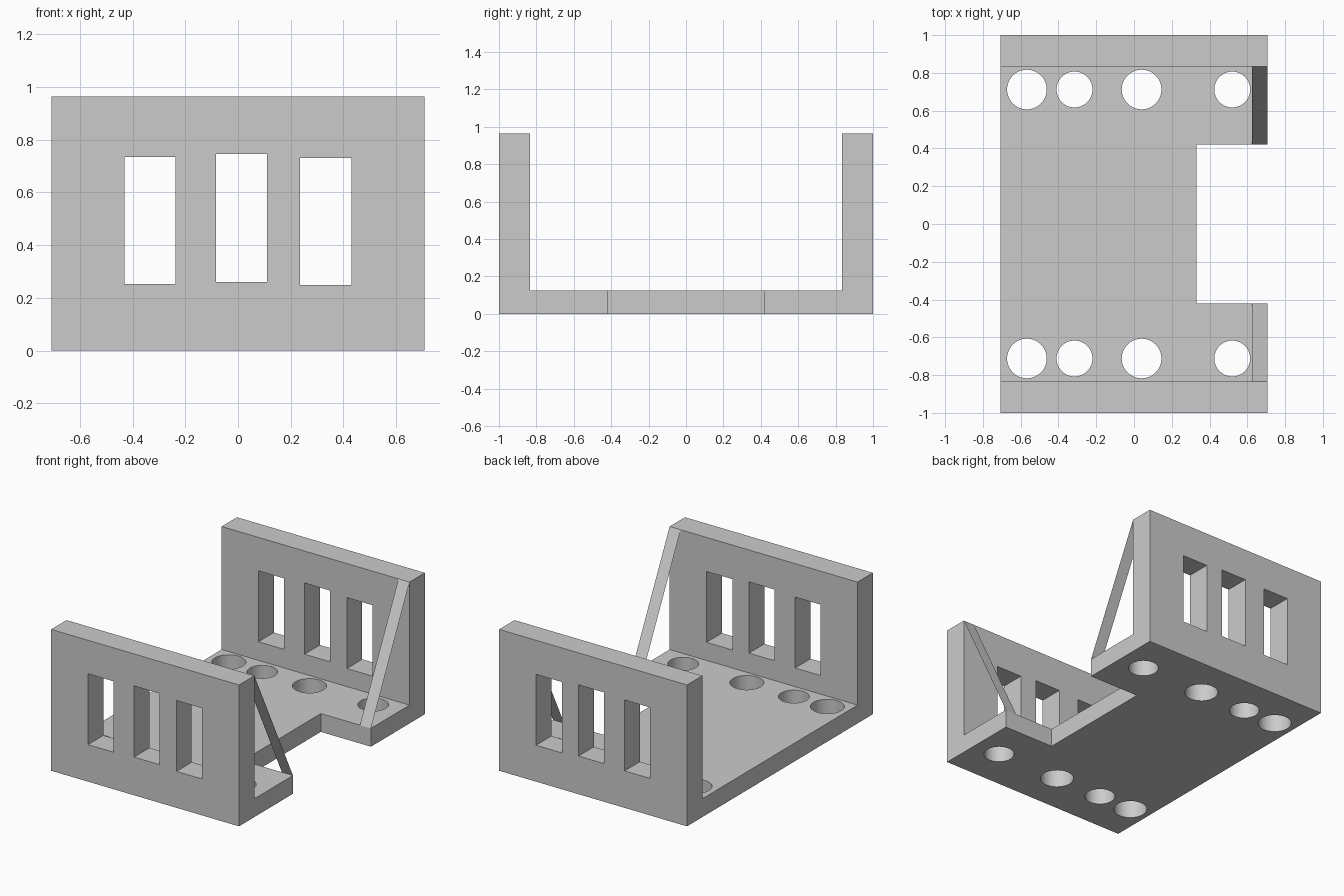
import bpy
import bmesh
import math
from mathutils import Matrix

cube = bpy.data.objects.get("Cube")
if cube:
    bpy.data.objects.remove(cube, do_unlink=True)

HALF_X, HALF_Y, HEIGHT = 0.708, 1.0, 0.963
FLOOR, INNER_Y, NOTCH_Y = 0.125, 0.835, 0.42

grey = bpy.data.materials.new("light grey")
grey.use_nodes = True
grey.diffuse_color = (0.6, 0.6, 0.6, 1)
grey.node_tree.nodes["Principled BSDF"].inputs["Base Color"].default_value = (0.6, 0.6, 0.6, 1)


def make_object(name, bm):
    mesh = bpy.data.meshes.new(name)
    bm.to_mesh(mesh)
    bm.free()
    mesh.materials.append(grey)
    obj = bpy.data.objects.new(name, mesh)
    bpy.context.collection.objects.link(obj)
    return obj


def add_box(bm, x0, x1, y0, y1, z0, z1):
    centre = Matrix.Translation(((x0 + x1) / 2, (y0 + y1) / 2, (z0 + z1) / 2))
    size = Matrix.Diagonal((x1 - x0, y1 - y0, z1 - z0, 1))
    bmesh.ops.create_cube(bm, size=1, matrix=centre @ size)


# U-shaped channel: floor and two walls, extruded along x
half = [(HALF_Y, 0), (HALF_Y, HEIGHT), (INNER_Y, HEIGHT), (INNER_Y, FLOOR)]
profile = half + [(-y, z) for y, z in reversed(half)]
bm = bmesh.new()
face = bm.faces.new([bm.verts.new((-HALF_X, y, z)) for y, z in profile])
ext = bmesh.ops.extrude_face_region(bm, geom=[face])
moved = [v for v in ext["geom"] if isinstance(v, bmesh.types.BMVert)]
bmesh.ops.translate(bm, verts=moved, vec=(2 * HALF_X, 0, 0))
bmesh.ops.recalc_face_normals(bm, faces=bm.faces)
bracket = make_object("bracket_body", bm)

# Cutters: floor notch, wall windows and floor holes
bm = bmesh.new()
add_box(bm, 0.33, 1, -NOTCH_Y, NOTCH_Y, -0.2, 0.4)
for side in (-1, 1):
    y0, y1 = sorted((side * 0.8, side * 1.2))
    for x0, x1, z0, z1 in ((-0.43, -0.238, 0.252, 0.735),
                           (-0.083, 0.11, 0.26, 0.745),
                           (0.236, 0.43, 0.248, 0.731)):
        add_box(bm, x0, x1, y0, y1, z0, z1)
    for x, radius in ((-0.567, 0.105), (-0.315, 0.095), (0.04, 0.105), (0.52, 0.095)):
        bmesh.ops.create_cone(bm, cap_ends=True, segments=48, radius1=radius, radius2=radius,
                              depth=0.4, matrix=Matrix.Translation((x, side * 0.712, 0.06)))
cutter = make_object("opening_cutter", bm)
cutter.hide_render = True

cut = bracket.modifiers.new("openings", 'BOOLEAN')
cut.operation = 'DIFFERENCE'
cut.solver = 'EXACT'
cut.object = cutter
bpy.ops.object.select_all(action='DESELECT')
bpy.context.view_layer.objects.active = bracket
bracket.select_set(True)
bpy.ops.object.modifier_apply(modifier=cut.name)
bpy.data.objects.remove(cutter, do_unlink=True)
bpy.ops.object.shade_smooth_by_angle(angle=math.radians(30))

# Thin slanted braces from the floor edge to the top of each wall
for name, side in (("front_brace", -1), ("back_brace", 1)):
    bm = bmesh.new()
    corners = [(0.625, NOTCH_Y, FLOOR), (HALF_X, NOTCH_Y, FLOOR),
               (HALF_X, INNER_Y, HEIGHT), (0.625, INNER_Y, HEIGHT)]
    strip = bm.faces.new([bm.verts.new((x, side * y, z)) for x, y, z in corners])
    strip.normal_update()
    if strip.normal.z < 0:
        strip.normal_flip()
    make_object(name, bm)
